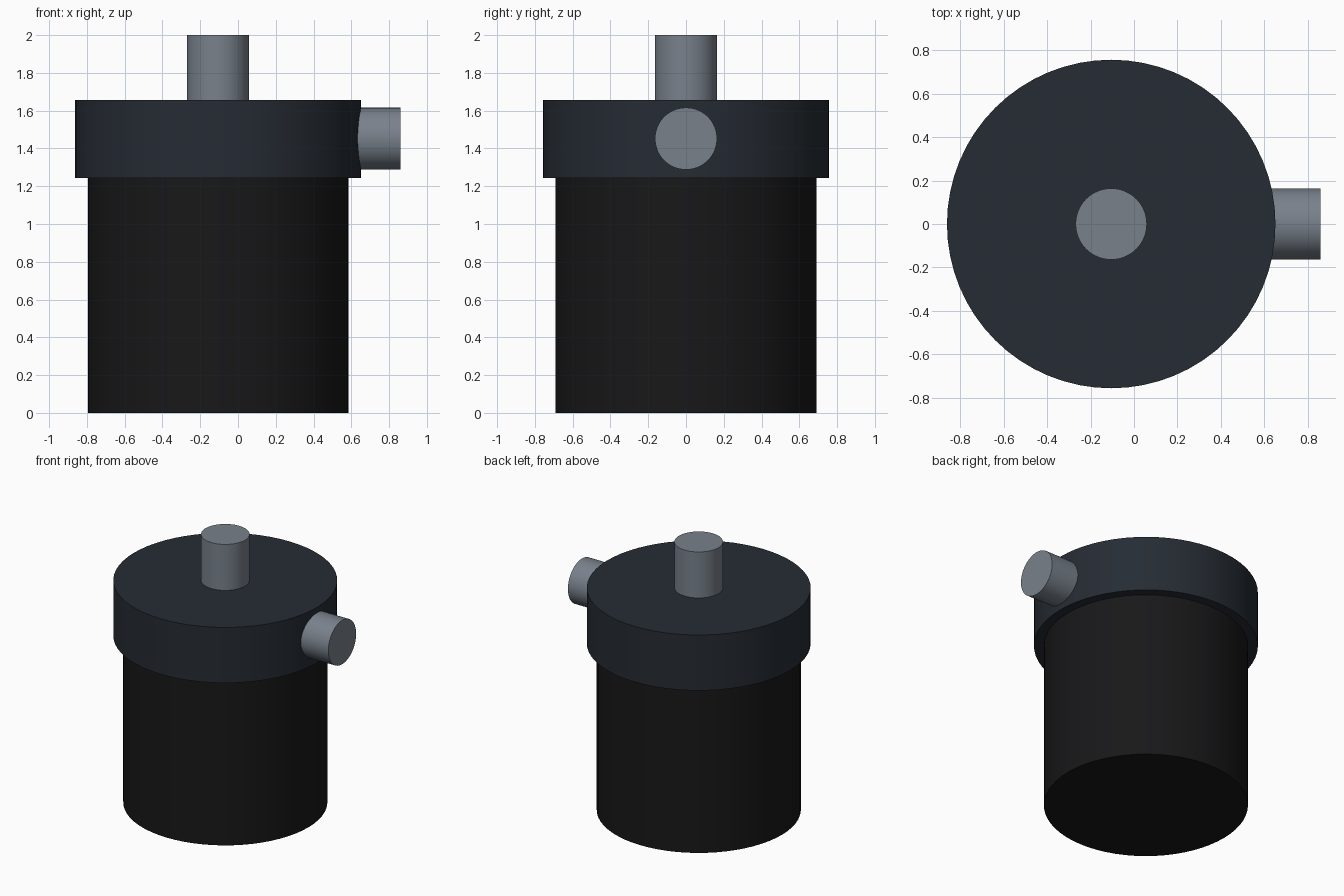
import bpy
import math

if "Cube" in bpy.data.objects:
    bpy.data.objects.remove(bpy.data.objects["Cube"])

AXIS_X = -0.105  # centre line of the canister


def material(name, rgb):
    m = bpy.data.materials.new(name)
    m.diffuse_color = (*rgb, 1)
    m.use_nodes = True
    m.node_tree.nodes["Principled BSDF"].inputs["Base Color"].default_value = m.diffuse_color
    return m


black = material("black_plastic", (0.009, 0.009, 0.010))
slate = material("slate_plastic", (0.019, 0.025, 0.034))
steel = material("steel", (0.19, 0.22, 0.26))


def cylinder(name, radius, start, end, mat, horizontal=False):
    """Cylinder spanning start..end along z, or along x if horizontal."""
    mid = (start + end) / 2
    loc = (mid, 0, 1.452) if horizontal else (AXIS_X, 0, mid)
    rot = (0, math.pi / 2, 0) if horizontal else (0, 0, 0)
    bpy.ops.mesh.primitive_cylinder_add(vertices=64, radius=radius,
                                        depth=end - start, location=loc, rotation=rot)
    ob = bpy.context.object
    ob.name = name
    ob.data.materials.append(mat)
    bpy.ops.object.shade_smooth_by_angle(angle=math.radians(30))
    return ob


# Canister body and its wider cap
cylinder("canister_body", 0.69, 0, 1.243, black)
cylinder("canister_cap", 0.757, 1.243, 1.657, slate)

# Pipe stubs on the top and on the right side, set slightly into the cap
cylinder("top_pipe", 0.164, 1.62, 2.0, steel)
cylinder("side_pipe", 0.164, 0.60, 0.86, steel, horizontal=True)
